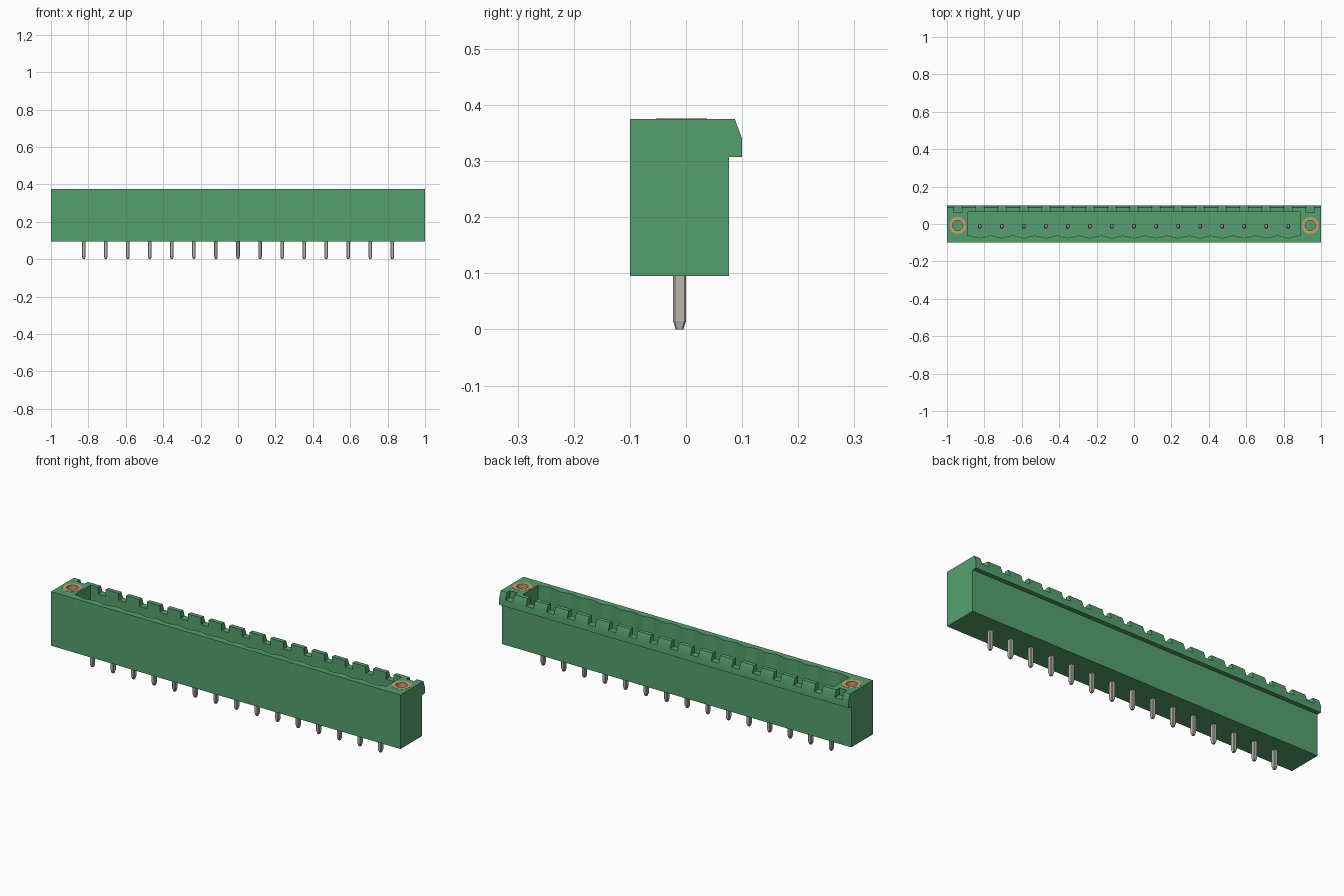
import bpy, bmesh, math
from mathutils import Matrix

cube = bpy.data.objects.get("Cube")
if cube:
    bpy.data.objects.remove(cube, do_unlink=True)

PITCH = 0.1178
PIN_Y = -0.0115
CAVITY_FLOOR = 0.17
TOP = 0.375


def material(name, color):
    m = bpy.data.materials.new(name)
    m.use_nodes = True
    m.diffuse_color = (*color, 1)
    bsdf = next(n for n in m.node_tree.nodes if n.type == "BSDF_PRINCIPLED")
    bsdf.inputs["Base Color"].default_value = (*color, 1)
    return m


green = material("green plastic", (0.091, 0.352, 0.156))
brass = material("brass", (0.58, 0.35, 0.16))
metal = material("tinned metal", (0.5, 0.48, 0.43))


def finish(name, bm, mat=None):
    bmesh.ops.recalc_face_normals(bm, faces=bm.faces)
    me = bpy.data.meshes.new(name)
    bm.to_mesh(me)
    bm.free()
    ob = bpy.data.objects.new(name, me)
    bpy.context.collection.objects.link(ob)
    if mat:
        me.materials.append(mat)
    return ob


def extrude(bm, points, offset):
    face = bm.faces.new([bm.verts.new(p) for p in points])
    new = bmesh.ops.extrude_face_region(bm, geom=[face])["geom"]
    verts = [g for g in new if isinstance(g, bmesh.types.BMVert)]
    bmesh.ops.translate(bm, verts=verts, vec=offset)


def box(bm, x0, x1, y0, y1, z0, z1):
    extrude(bm, [(x0, y0, z0), (x1, y0, z0), (x1, y1, z0), (x0, y1, z0)], (0, 0, z1 - z0))


def activate(ob):
    bpy.ops.object.select_all(action="DESELECT")
    ob.select_set(True)
    bpy.context.view_layer.objects.active = ob


def cut(ob, cutter):
    mod = ob.modifiers.new("cut", "BOOLEAN")
    mod.operation = "DIFFERENCE"
    mod.solver = "EXACT"
    mod.object = cutter
    activate(ob)
    bpy.ops.object.modifier_apply(modifier=mod.name)
    bpy.data.objects.remove(cutter, do_unlink=True)


# Housing: side profile with the latching lip, extruded along x
profile = [(-0.1, 0.095), (0.077, 0.095), (0.077, 0.307), (0.1, 0.307),
           (0.1, 0.34), (0.087, TOP), (-0.1, TOP)]
bm = bmesh.new()
extrude(bm, [(-1, y, z) for y, z in profile], (2, 0, 0))
housing = finish("housing", bm, green)

# Cavity with a scalloped front wall
bm = bmesh.new()
steps = 15 * 10
outline = [(0.89, 0.065), (-0.89, 0.065), (-0.89, -0.063)]
for i in range(steps + 1):
    x = (i / steps - 0.5) * 15 * PITCH
    outline.append((x, -0.068 - 0.006 * math.cos(2 * math.pi * x / PITCH)))
outline.append((0.89, -0.063))
extrude(bm, [(x, y, CAVITY_FLOOR) for x, y in outline], (0, 0, 0.3))
cut(housing, finish("cavity_cutter", bm))

# Notches through the lip, one per pin and one at each end flange
bm = bmesh.new()
for i in range(-8, 9):
    box(bm, i * PITCH - 0.0215, i * PITCH + 0.0215, 0.062, 0.15, 0.34, 0.45)
cut(housing, finish("notch_cutter", bm))

# Screw holes in the end flanges
bm = bmesh.new()
for side in (-1, 1):
    bmesh.ops.create_cone(bm, cap_ends=True, segments=32, radius1=0.045, radius2=0.045, depth=0.3,
                          matrix=Matrix.Translation((side * 8 * PITCH, -0.008, 0.37)))
cut(housing, finish("hole_cutter", bm))
activate(housing)
bpy.ops.object.shade_smooth_by_angle(angle=math.radians(30))

# Threaded inserts: square section spun into a ring
for side, name in ((1, "left_insert"), (-1, "right_insert")):
    bm = bmesh.new()
    center = (side * 8 * PITCH, -0.008, 0)
    section = [(0.027, 0.22), (0.0455, 0.22), (0.0455, TOP + 0.001), (0.027, TOP + 0.001)]
    verts = [bm.verts.new((center[0] + r, center[1], z)) for r, z in section]
    edges = [bm.edges.new((verts[i], verts[(i + 1) % 4])) for i in range(4)]
    bmesh.ops.spin(bm, geom=verts + edges, cent=center, axis=(0, 0, 1),
                   angle=2 * math.pi, steps=32, use_merge=True)
    bmesh.ops.remove_doubles(bm, verts=bm.verts, dist=0.0001)
    activate(finish(name, bm, brass))
    bpy.ops.object.shade_smooth_by_angle(angle=math.radians(30))

# Contact pins with tapered ends
for i in range(-7, 8):
    bm = bmesh.new()
    x = i * PITCH
    rings = []
    for z, s in ((0, 0.6), (0.015, 1), (0.285, 1), (0.3, 0.6)):
        hx, hy = 0.0095 * s, 0.0115 * s
        c = 0.003 * s
        corners = [(hx - c, -hy), (hx, c - hy), (hx, hy - c), (hx - c, hy),
                   (c - hx, hy), (-hx, hy - c), (-hx, c - hy), (c - hx, -hy)]
        rings.append([bm.verts.new((x + a, PIN_Y + b, z)) for a, b in corners])
    for low, high in zip(rings, rings[1:]):
        for k in range(8):
            n = (k + 1) % 8
            bm.faces.new((low[k], low[n], high[n], high[k]))
    bm.faces.new(rings[0])
    bm.faces.new(rings[-1])
    finish(f"pin_{i + 8}", bm, metal)
